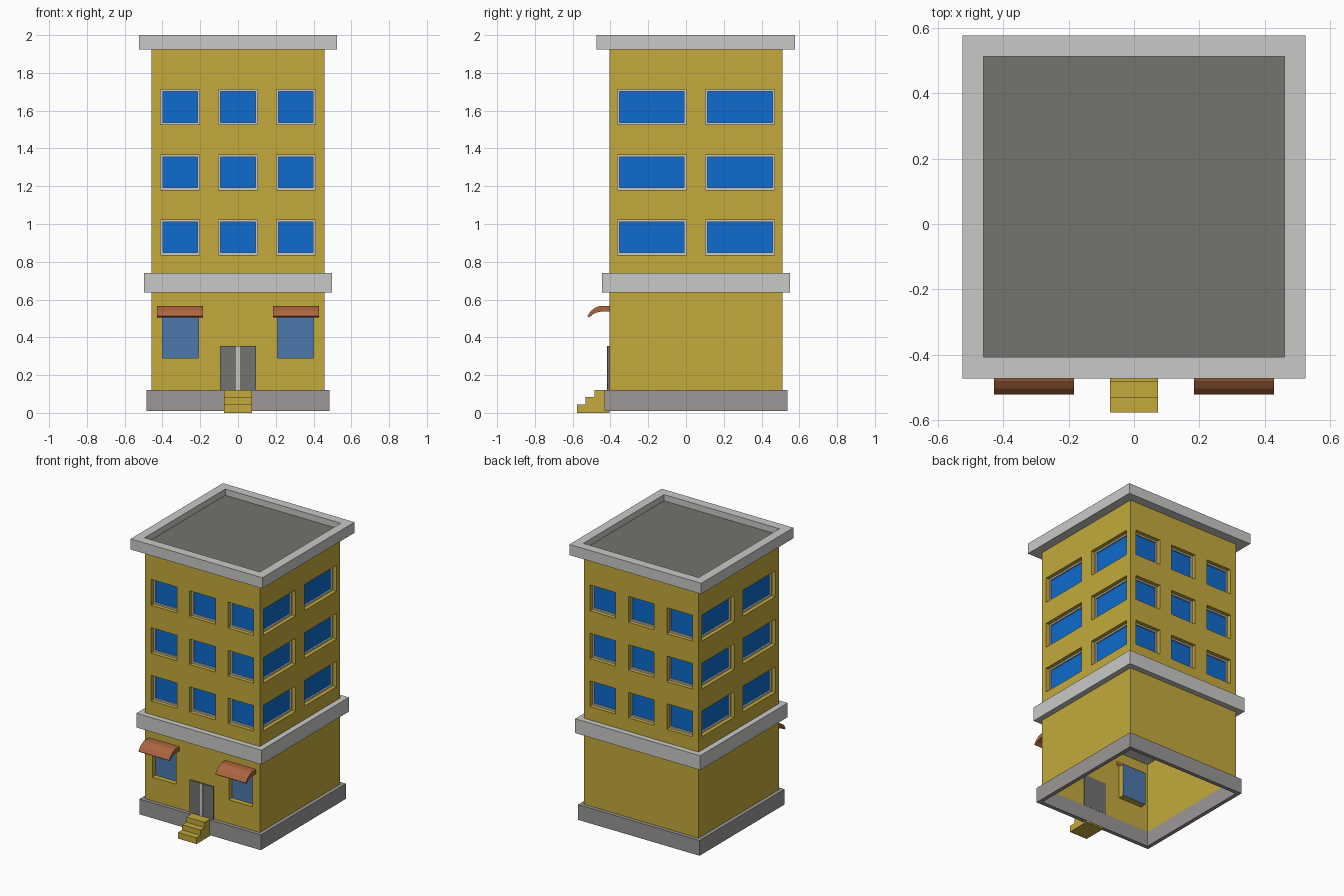
import bpy, bmesh, math
from mathutils import Matrix, Vector

if "Cube" in bpy.data.objects:
    bpy.data.objects.remove(bpy.data.objects["Cube"])

CY = 0.0525      # building centre in y
H = 0.4575       # half width of the walls


def material(name, r, g, b):
    lin = [((c / 255 + 0.055) / 1.055) ** 2.4 for c in (r, g, b)]
    m = bpy.data.materials.new(name)
    m.diffuse_color = (*lin, 1)
    m.use_nodes = True
    m.node_tree.nodes["Principled BSDF"].inputs["Base Color"].default_value = m.diffuse_color
    return m


YELLOW = material("yellow wall", 195, 170, 60)
LIGHT = material("light trim", 201, 201, 199)
BASE = material("base grey", 155, 151, 150)
DARK = material("dark grey", 115, 116, 111)
BLUE = material("blue glass", 14, 107, 205)
SHOP = material("dull blue glass", 76, 121, 172)
AWNING = material("awning brown", 172, 101, 64)


def finish(bm, name, mat, normals=True):
    if normals:
        bmesh.ops.recalc_face_normals(bm, faces=bm.faces)
    me = bpy.data.meshes.new(name)
    bm.to_mesh(me)
    bm.free()
    ob = bpy.data.objects.new(name, me)
    me.materials.append(mat)
    bpy.context.collection.objects.link(ob)
    return ob


def box(bm, x0, x1, y0, y1, z0, z1, mtx=Matrix()):
    s = Matrix.Diagonal((x1 - x0, y1 - y0, z1 - z0, 1))
    t = Matrix.Translation(((x0 + x1) / 2, (y0 + y1) / 2, (z0 + z1) / 2))
    bmesh.ops.create_cube(bm, size=1, matrix=mtx @ t @ s)


def box_part(name, mat, *dims):
    bm = bmesh.new()
    box(bm, *dims)
    return finish(bm, name, mat)


def square_ring(name, mat, outer, inner, z0, z1):
    """Square ring around the building centre."""
    bm = bmesh.new()
    corners = [(-1, -1), (1, -1), (1, 1), (-1, 1)]
    prof = [(outer, z0), (outer, z1), (inner, z1), (inner, z0)]
    v = [[bm.verts.new((sx * r, sy * r + CY, z)) for r, z in prof] for sx, sy in corners]
    for i in range(4):
        a, b = v[i], v[(i + 1) % 4]
        for j in range(4):
            k = (j + 1) % 4
            bm.faces.new((a[j], b[j], b[k], a[k]))
    return finish(bm, name, mat)


def side_matrix(k):
    """Local wall frame: x along the wall, y inward, facing -y before turning."""
    return Matrix.Translation((0, CY, 0)) @ Matrix.Rotation(k * math.pi / 2, 4, 'Z')


# Window layout per side: (u0, u1, z0, z1)
ROWS = [(0.837, 1.021), (1.181, 1.365), (1.526, 1.713)]
THREE = [(-0.409, -0.204), (-0.103, 0.103), (0.204, 0.409)]
TWO = [(-0.416, -0.051), (0.051, 0.416)]
SHOPS = [(-0.40, -0.21, 0.29, 0.53), (0.21, 0.40, 0.29, 0.53)]
DEPTH = 0.045

walls, frames, glass, shop = (bmesh.new() for _ in range(4))

for k in range(4):
    mtx = side_matrix(k)
    openings = [(a, b, c, d) for a, b in (TWO if k % 2 else THREE) for c, d in ROWS]
    if k == 0:
        openings += SHOPS
    us = sorted({-H, H} | {u for o in openings for u in o[:2]})
    zs = sorted({0.012, 1.94} | {z for o in openings for z in o[2:]})

    def quad(bm, *pts):
        bm.faces.new([bm.verts.new(mtx @ Vector(p)) for p in pts])

    # wall surface with openings left out
    for u0, u1 in zip(us, us[1:]):
        for z0, z1 in zip(zs, zs[1:]):
            um, zm = (u0 + u1) / 2, (z0 + z1) / 2
            if not any(a < um < b and c < zm < d for a, b, c, d in openings):
                quad(walls, (u0, -H, z0), (u1, -H, z0), (u1, -H, z1), (u0, -H, z1))

    for a, b, c, d in openings:
        # reveals, going inward
        ring = [(a, c), (b, c), (b, d), (a, d)]
        for i in range(4):
            (p, q), (r, s) = ring[i], ring[(i + 1) % 4]
            quad(walls, (p, -H, q), (p, -H + DEPTH, q), (r, -H + DEPTH, s), (r, -H, s))
        g = -H + DEPTH
        if d < 0.6:
            box(shop, a, b, g - 0.008, g, c, d, mtx)
            continue
        # light frame and glass
        w = 0.011
        box(glass, a, b, g - 0.006, g, c, d, mtx)
        f0, f1 = g - 0.017, g - 0.004
        box(frames, a, b, f0, f1, c, c + w, mtx)
        box(frames, a, b, f0, f1, d - w, d, mtx)
        box(frames, a, a + w, f0, f1, c + w, d - w, mtx)
        box(frames, b - w, b, f0, f1, c + w, d - w, mtx)

bmesh.ops.remove_doubles(walls, verts=walls.verts, dist=0.0005)
finish(walls, "walls", YELLOW, normals=False)
finish(frames, "window_frames", LIGHT)
finish(glass, "window_glass", BLUE)
finish(shop, "ground_floor_glass", SHOP)

# base plinth, belt course, cornice and roof
square_ring("base_plinth", BASE, 0.484, H - 0.002, 0.01, 0.12)
box_part("belt_course", LIGHT, -0.498, 0.498, CY - 0.498, CY + 0.498, 0.637, 0.74)
square_ring("cornice", LIGHT, 0.525, 0.46, 1.923, 2.0)
box_part("roof", DARK, -0.461, 0.461, CY - 0.461, CY + 0.461, 1.93, 1.955)

# door with light centre strip
box_part("door", DARK, -0.094, 0.094, -0.416, -0.402, 0.12, 0.355)
box_part("door_strip", LIGHT, -0.011, 0.011, -0.419, -0.414, 0.12, 0.355)

# front steps, one stepped profile
bm = bmesh.new()
prof = [(-0.577, 0), (-0.577, 0.045), (-0.531, 0.045), (-0.531, 0.083),
        (-0.484, 0.083), (-0.484, 0.121), (-0.405, 0.121), (-0.405, 0)]
face = bm.faces.new([bm.verts.new((-0.073, y, z)) for y, z in prof])
ext = bmesh.ops.extrude_face_region(bm, geom=[face])
bmesh.ops.translate(bm, vec=(0.146, 0, 0),
                    verts=[e for e in ext["geom"] if isinstance(e, bmesh.types.BMVert)])
finish(bm, "front_steps", YELLOW)

# curved awnings over the ground floor windows
prof = [(-0.403, 0.567), (-0.455, 0.567), (-0.48, 0.557), (-0.503, 0.54), (-0.522, 0.513),
        (-0.512, 0.505), (-0.494, 0.521), (-0.474, 0.531), (-0.45, 0.536), (-0.403, 0.536)]
for name, x0 in (("left_awning", -0.428), ("right_awning", 0.184)):
    bm = bmesh.new()
    face = bm.faces.new([bm.verts.new((x0, y, z)) for y, z in prof])
    ext = bmesh.ops.extrude_face_region(bm, geom=[face])
    bmesh.ops.translate(bm, vec=(0.244, 0, 0),
                        verts=[e for e in ext["geom"] if isinstance(e, bmesh.types.BMVert)])
    finish(bm, name, AWNING)
